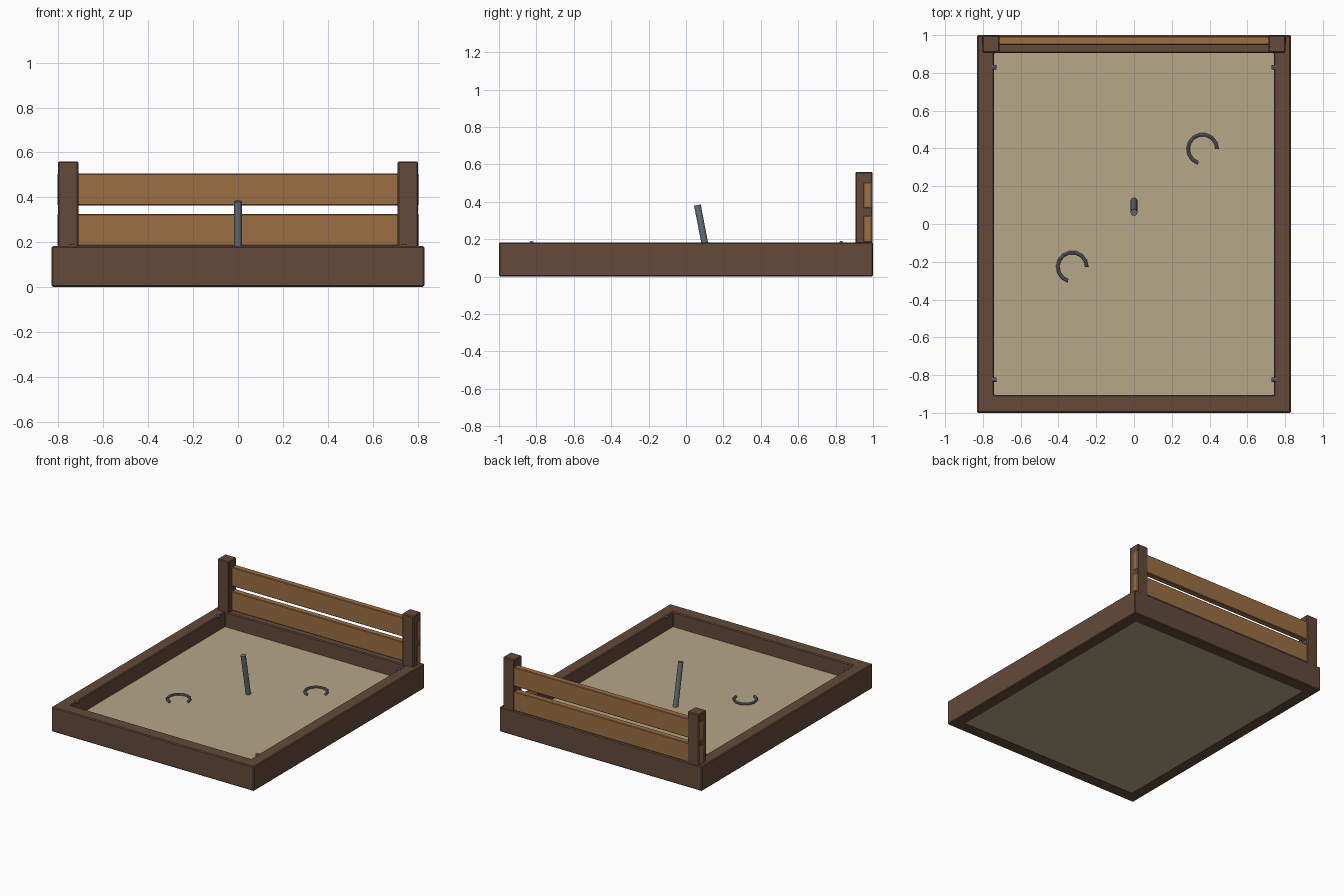
import bpy, bmesh, math
from mathutils import Vector

cube = bpy.data.objects.get("Cube")
if cube:
    bpy.data.objects.remove(cube, do_unlink=True)


def material(name, *srgb):
    mat = bpy.data.materials.new(name)
    col = [((c / 255 + 0.055) / 1.055) ** 2.4 for c in srgb] + [1.0]
    mat.use_nodes = True
    mat.diffuse_color = col
    node = mat.node_tree.nodes["Principled BSDF"]
    node.inputs["Base Color"].default_value = col
    node.inputs["Roughness"].default_value = 0.8
    return mat


dark_wood = material("dark wood", 99, 74, 58)
plank_wood = material("plank wood", 155, 111, 68)
sand = material("sand", 182, 167, 135)
steel = material("steel", 101, 113, 123)


def make(name, bm, mat, bevel=0.0):
    mesh = bpy.data.meshes.new(name)
    bmesh.ops.recalc_face_normals(bm, faces=bm.faces)
    bm.to_mesh(mesh)
    bm.free()
    mesh.materials.append(mat)
    obj = bpy.data.objects.new(name, mesh)
    bpy.context.collection.objects.link(obj)
    if bevel:
        mod = obj.modifiers.new("edge bevel", 'BEVEL')
        mod.width = bevel
        mod.segments = 1
        mod.limit_method = 'ANGLE'
    return obj


def box(name, lo, hi, mat, bevel=0.0):
    bm = bmesh.new()
    bmesh.ops.create_cube(bm, size=1)
    lo, hi = Vector(lo), Vector(hi)
    for v in bm.verts:
        v.co = (lo + hi) / 2 + v.co * (hi - lo)
    return make(name, bm, mat, bevel)


def rod(name, a, b, radius, sides, mat):
    a, b = Vector(a), Vector(b)
    bm = bmesh.new()
    bmesh.ops.create_cone(bm, cap_ends=True, segments=sides, radius1=radius,
                          radius2=radius, depth=(b - a).length)
    turn = (b - a).to_track_quat('Z', 'Y')
    for v in bm.verts:
        v.co = turn @ v.co + (a + b) / 2
    return make(name, bm, mat)


# Timber frame: one rectangular ring
def ring_frame(outer, inner, height):
    bm = bmesh.new()
    corners = [(-1, -1), (1, -1), (1, 1), (-1, 1)]
    rings = [[bm.verts.new((sx * size[0], sy * size[1], z)) for sx, sy in corners]
             for size, z in ((outer, 0), (outer, height), (inner, height), (inner, 0))]
    for r in range(4):
        a, b = rings[r], rings[(r + 1) % 4]
        for i in range(4):
            j = (i + 1) % 4
            bm.faces.new((a[i], a[j], b[j], b[i]))
    return make("timber_frame", bm, dark_wood, 0.006)


ring_frame((0.83, 1.0), (0.74, 0.905), 0.183)

# Sand bed
box("sand_bed", (-0.745, -0.91, 0.001), (0.745, 0.91, 0.073), sand)

# Backstop posts and slats
for side, label in ((1, "left"), (-1, "right")):
    xs = sorted((side * 0.711, side * 0.803))
    box(label + "_post", (xs[0], 0.906, 0.1), (xs[1], 0.998, 0.56), dark_wood, 0.006)
for z, label in ((0.184, "lower"), (0.364, "upper")):
    box(label + "_slat", (-0.805, 0.948, z), (0.805, 0.994, z + 0.141), plank_wood, 0.004)

# Leaning stake
rod("stake", (0, 0.131, 0.02), (0, 0.061, 0.382), 0.018, 12, steel)

# Corner bolts
for x, side in ((0.74, "left"), (-0.74, "right")):
    for y, end in ((0.83, "back"), (-0.825, "front")):
        rod(f"{end}_{side}_bolt", (x - 0.012, y, 0.179), (x + 0.012, y, 0.179),
            0.012, 8, steel)


# Horseshoes lying on the sand: a bent tube swept along an arc
def horseshoe(name, cx, cy, radius=0.077, tube=0.009, steps=10, sides=8):
    bm = bmesh.new()
    loops = []
    for i in range(steps + 1):
        t = math.radians(253) * i / steps
        loop = []
        for k in range(sides):
            p = math.tau * k / sides
            r = radius + tube * math.cos(p)
            loop.append(bm.verts.new((cx + r * math.cos(t), cy + r * math.sin(t),
                                      0.081 + tube * math.sin(p))))
        loops.append(loop)
    for a, b in zip(loops, loops[1:]):
        for k in range(sides):
            n = (k + 1) % sides
            bm.faces.new((a[k], a[n], b[n], b[k]))
    bm.faces.new(loops[0])
    bm.faces.new(loops[-1])
    return make(name, bm, steel)


horseshoe("back_horseshoe", 0.363, 0.397)
horseshoe("front_horseshoe", -0.327, -0.227)
